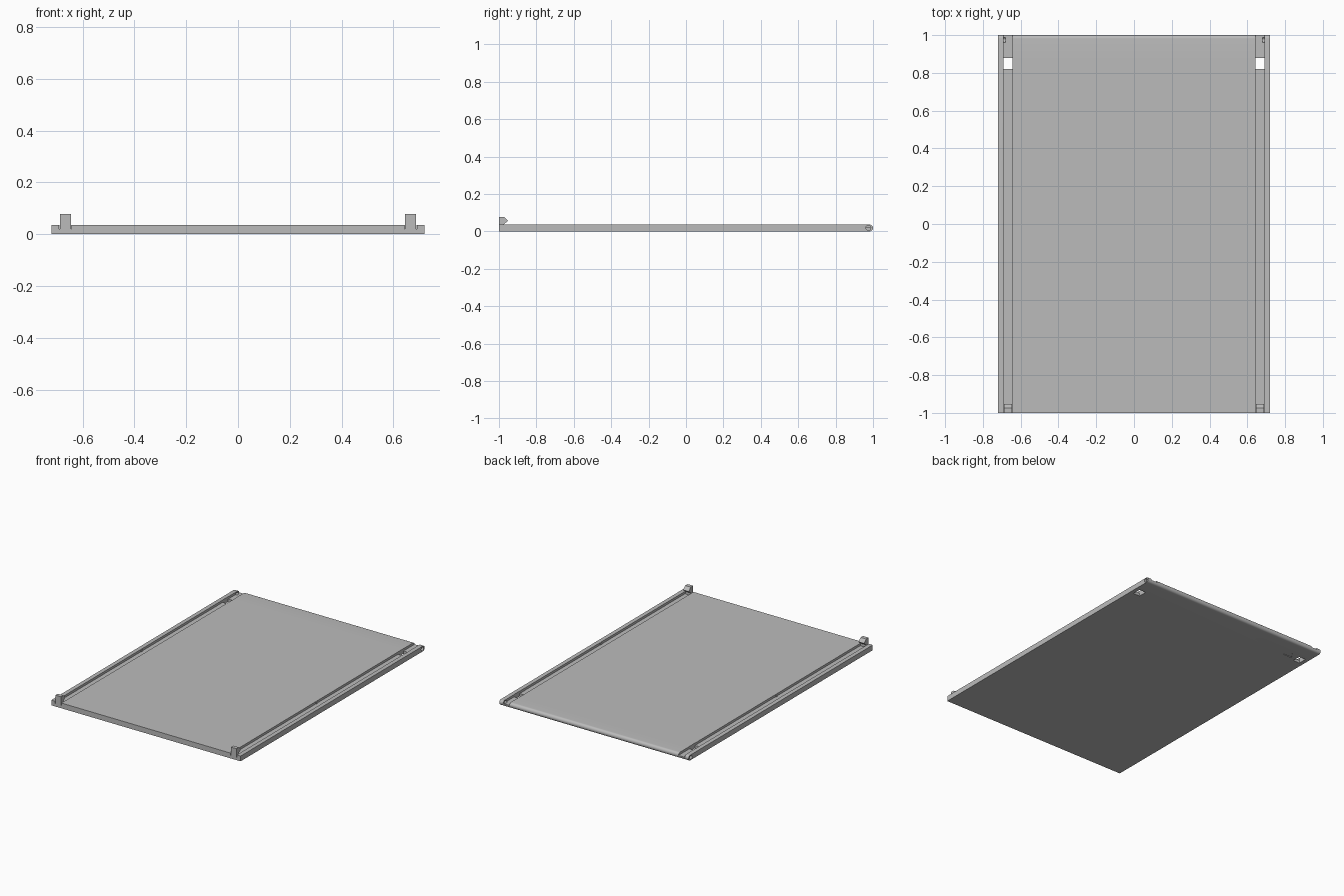
import bpy, bmesh, math

if "Cube" in bpy.data.objects:
    bpy.data.objects.remove(bpy.data.objects["Cube"], do_unlink=True)

HALF_W, THICK, FLOOR = 0.72, 0.036, 0.02
CH_IN, CH_OUT = 0.643, 0.691          # channel walls
CH_MID = (CH_IN + CH_OUT) / 2

grey = bpy.data.materials.new("light grey")
grey.use_nodes = True
COLOUR = (0.5, 0.5, 0.5, 1)
grey.diffuse_color = COLOUR
grey.node_tree.nodes["Principled BSDF"].inputs["Base Color"].default_value = COLOUR


def prism(name, points, offset):
    """Extrude a closed outline of 3D points along an offset."""
    bm = bmesh.new()
    face = bm.faces.new([bm.verts.new(p) for p in points])
    ext = bmesh.ops.extrude_face_region(bm, geom=[face])["geom"]
    bmesh.ops.translate(bm, vec=offset,
                        verts=[g for g in ext if isinstance(g, bmesh.types.BMVert)])
    bmesh.ops.recalc_face_normals(bm, faces=bm.faces)
    mesh = bpy.data.meshes.new(name)
    bm.to_mesh(mesh)
    bm.free()
    mesh.materials.append(grey)
    obj = bpy.data.objects.new(name, mesh)
    bpy.context.collection.objects.link(obj)
    return obj


def side_prism(name, outline, x0, x1):
    return prism(name, [(x0, y, z) for y, z in outline], (x1 - x0, 0, 0))


def box(name, x0, x1, y0, y1, z0, z1):
    return side_prism(name, [(y0, z0), (y1, z0), (y1, z1), (y0, z1)], x0, x1)


def arc(cy, cz, r, start, end, n):
    return [(cy + r * math.cos(a), cz + r * math.sin(a))
            for a in (start + (end - start) * i / n for i in range(n + 1))]


def cut(target, cutter):
    mod = target.modifiers.new("cut", "BOOLEAN")
    mod.operation = "DIFFERENCE"
    mod.solver = "EXACT"
    mod.object = cutter
    bpy.context.view_layer.objects.active = target
    bpy.ops.object.modifier_apply(modifier=mod.name)
    bpy.data.objects.remove(cutter, do_unlink=True)


# Flat panel with a rounded back edge
R = THICK / 2
outline = [(-1, THICK), (-1, 0)] + arc(1 - R, R, R, -math.pi / 2, math.pi / 2, 16)
panel = side_prism("panel", outline, -HALF_W, HALF_W)

for s in (-1, 1):
    # Long channel, slot through its floor, and hinge hole in the outer rail
    a, b = sorted((s * CH_IN, s * CH_OUT))
    cut(panel, box("channel_cutter", a, b, -1.1, 1.1, FLOOR, 0.1))
    cut(panel, box("slot_cutter", a - 0.001, b + 0.001, 0.82, 0.88, -0.1, 0.1))
    a, b = sorted((s * (CH_OUT - 0.01), s * (HALF_W + 0.05)))
    ring = arc(0.975, R + 0.001, 0.013, 0, math.tau, 20)[:-1]
    cut(panel, side_prism("hinge_hole_cutter", ring, a, b))

# Engraved triangle under the back
tri = [(-0.61, 0.84), (-0.535, 0.84), (-0.57, 0.90)]
cut(panel, prism("arrow_cutter", [(x, y, -0.01) for x, y in tri], (0, 0, 0.014)))

# Front catches and small channel detents
catch = [(-1, FLOOR - 0.002), (-0.975, FLOOR - 0.002), (-0.975, 0.037), (-0.952, 0.056),
         (-0.974, 0.078), (-1, 0.078)]
for s, side in ((1, "left"), (-1, "right")):
    side_prism(side + "_catch", catch, s * CH_MID - 0.021, s * CH_MID + 0.021)
    for edge in (CH_IN, CH_OUT):
        box(side + "_detent", s * edge - 0.004, s * edge + 0.004,
            -0.07, -0.055, FLOOR - 0.002, THICK - 0.002)

# Smooth the rounded edge, keep corners sharp
bpy.ops.object.select_all(action="DESELECT")
panel.select_set(True)
bpy.context.view_layer.objects.active = panel
bpy.ops.object.shade_smooth_by_angle(angle=math.radians(30))
